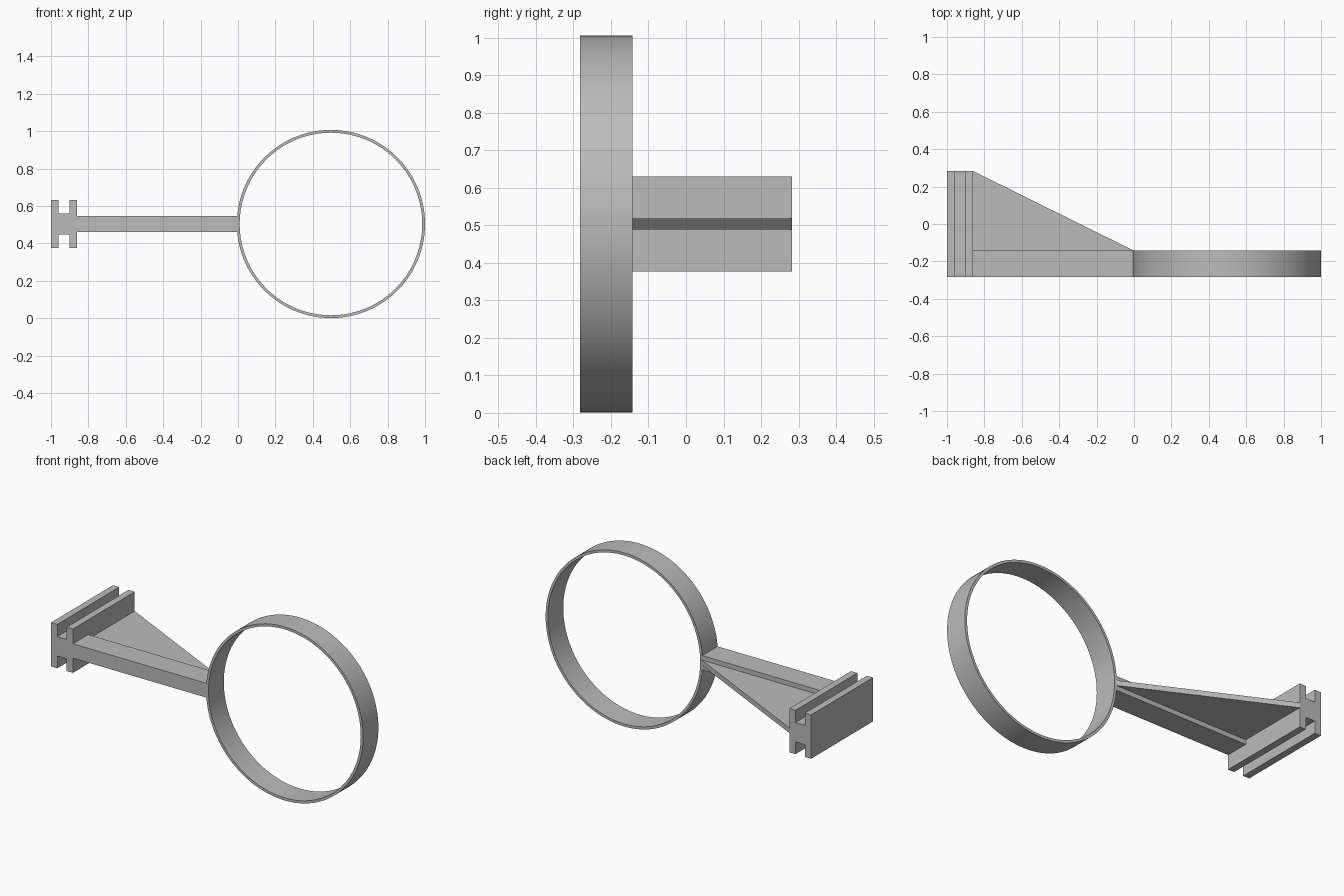
import bpy
import bmesh
from math import cos, sin, tau, radians

if "Cube" in bpy.data.objects:
    bpy.data.objects.remove(bpy.data.objects["Cube"], do_unlink=True)

MID = 0.5035                  # height of the symmetry plane
FRONT, BACK = -0.283, 0.283   # depth of the mounting rail
RING_BACK = -0.143            # rear edge of ring and arm

gray = bpy.data.materials.new("plain gray")
gray.use_nodes = True
color = (0.5, 0.5, 0.5, 1)
gray.diffuse_color = color
gray.node_tree.nodes["Principled BSDF"].inputs["Base Color"].default_value = color


def finish(name, bm):
    bmesh.ops.recalc_face_normals(bm, faces=bm.faces)
    mesh = bpy.data.meshes.new(name)
    bm.to_mesh(mesh)
    bm.free()
    mesh.materials.append(gray)
    obj = bpy.data.objects.new(name, mesh)
    bpy.context.collection.objects.link(obj)
    return obj


def extrude(name, points, offset):
    """Solid made by sweeping a flat outline along an offset."""
    bm = bmesh.new()
    face = bm.faces.new([bm.verts.new(p) for p in points])
    moved = bmesh.ops.extrude_face_region(bm, geom=[face], use_keep_orig=True)["geom"]
    verts = [v for v in moved if isinstance(v, bmesh.types.BMVert)]
    bmesh.ops.translate(bm, verts=verts, vec=offset)
    return finish(name, bm)


# Ring: rectangular section turned around the y direction
def make_ring(center_x, outer, inner, steps=128):
    bm = bmesh.new()
    section = [(outer, FRONT), (outer, RING_BACK), (inner, RING_BACK), (inner, FRONT)]
    loops = []
    for i in range(steps):
        a = tau * i / steps
        loops.append([bm.verts.new((center_x + r * cos(a), y, MID + r * sin(a)))
                      for r, y in section])
    for i, loop in enumerate(loops):
        following = loops[(i + 1) % steps]
        for j in range(4):
            k = (j + 1) % 4
            bm.faces.new((loop[j], loop[k], following[k], following[j]))
    return finish("ring", bm)


ring = make_ring(0.497, 0.503, 0.488)
bpy.ops.object.select_all(action="DESELECT")
ring.select_set(True)
bpy.context.view_layer.objects.active = ring
bpy.ops.object.shade_smooth_by_angle(angle=radians(30))

# Mounting rail: H-shaped section, upper half mirrored below
upper = [(-1, 0.127), (-0.96, 0.127), (-0.96, 0.056),
         (-0.9, 0.056), (-0.9, 0.127), (-0.86, 0.127)]
outline = upper + [(x, -h) for x, h in reversed(upper)]
extrude("mounting_rail", [(x, FRONT, MID + h) for x, h in outline],
        (0, BACK - FRONT, 0))

# Arm: straight bar from the rail into the ring wall
ARM = 0.0415
extrude("arm", [(-0.86, FRONT, MID - ARM), (0, FRONT, MID - ARM),
                (0, FRONT, MID + ARM), (-0.86, FRONT, MID + ARM)],
        (0, RING_BACK - FRONT, 0))

# Gusset: thin triangular brace behind the arm
WEB = 0.015
extrude("gusset", [(-0.86, RING_BACK, MID - WEB), (0, RING_BACK, MID - WEB),
                   (-0.86, BACK, MID - WEB)], (0, 0, 2 * WEB))
